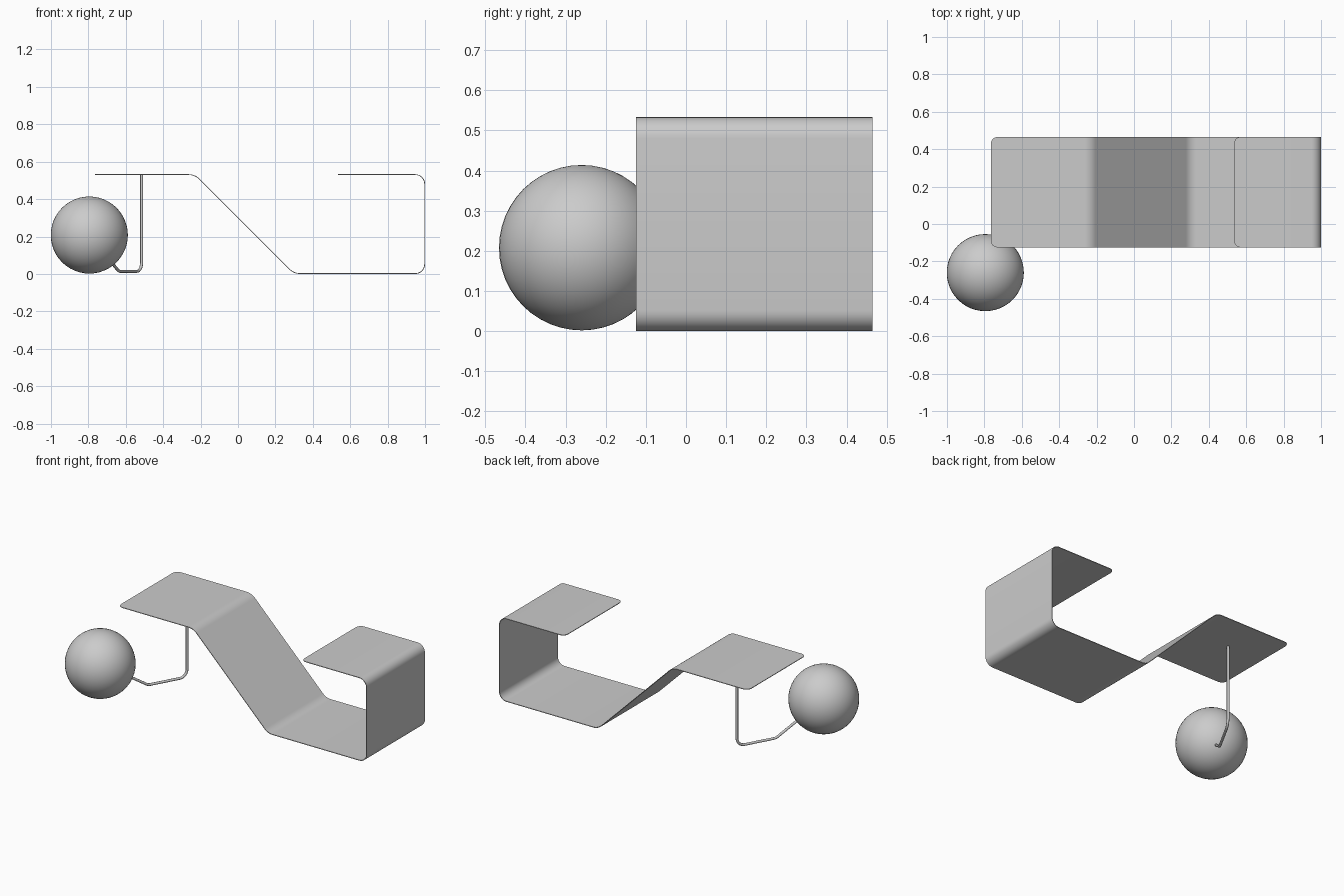
import bpy, bmesh, math
from mathutils import Vector

if "Cube" in bpy.data.objects:
    bpy.data.objects.remove(bpy.data.objects["Cube"])

grey = bpy.data.materials.new("plain_grey")
grey.diffuse_color = (0.6, 0.6, 0.6, 1)
grey.use_nodes = True
grey.node_tree.nodes["Principled BSDF"].inputs["Base Color"].default_value = grey.diffuse_color


def fillet(points, radii, steps=8):
    """Round the inner corners of a polyline with circular arcs."""
    pts = [Vector(p) for p in points]
    out = [pts[0]]
    for prev, p, nxt, r in zip(pts, pts[1:], pts[2:], radii):
        a, b = (prev - p).normalized(), (nxt - p).normalized()
        half = (math.pi - a.angle(b)) / 2
        t = r * math.tan(half)
        c = p + (a + b).normalized() * r / math.cos(half)
        u, v = (p + a * t - c).normalized(), (p + b * t - c).normalized()
        out += [c + u.slerp(v, i / steps) * r for i in range(steps + 1)]
    return out + [pts[-1]]


def smooth(obj, angle=35):
    bpy.ops.object.select_all(action='DESELECT')
    obj.select_set(True)
    bpy.context.view_layer.objects.active = obj
    bpy.ops.object.shade_smooth_by_angle(angle=math.radians(angle))


# Folded sheet: bent profile swept across y, with rounded free corners
THICK, Y_MID, HALF, CORNER = 0.004, 0.17, 0.295, 0.035
lo, hi, right = THICK / 2, 0.531, 1 - THICK / 2
path = fillet([(-0.765, 0, hi), (-0.23, 0, hi), (0.299, 0, lo), (right, 0, lo),
               (right, 0, hi), (0.535, 0, hi)], [0.08, 0.08, 0.05, 0.05])


def end_rows(end, inward):
    rows = []
    for i in range(7):
        a = math.pi / 2 * i / 6
        rows.append((end + inward * CORNER * (1 - math.cos(a)),
                     HALF - CORNER + CORNER * math.sin(a)))
    return rows


d0, d1 = (path[1] - path[0]).normalized(), (path[-2] - path[-1]).normalized()
rows = (end_rows(path[0], d0) + [(p, HALF) for p in path[1:-1]]
        + end_rows(path[-1], d1)[::-1])

bm = bmesh.new()
pairs = [[bm.verts.new((p.x, Y_MID + s * w, p.z)) for s in (-1, 1)] for p, w in rows]
for (a, b), (c, d) in zip(pairs, pairs[1:]):
    bm.faces.new((a, c, d, b))
mesh = bpy.data.meshes.new("folded_sheet")
bm.to_mesh(mesh)
bm.free()
sheet = bpy.data.objects.new("folded_sheet", mesh)
bpy.context.collection.objects.link(sheet)
mesh.materials.append(grey)
mod = sheet.modifiers.new("thickness", 'SOLIDIFY')
mod.thickness, mod.offset = THICK, 0
bpy.context.view_layer.objects.active = sheet
sheet.select_set(True)
bpy.ops.object.modifier_apply(modifier=mod.name)
smooth(sheet)

# Ball
BALL = Vector((-0.795, -0.26, 0.208))
bpy.ops.mesh.primitive_uv_sphere_add(segments=48, ring_count=24, radius=0.206, location=BALL)
ball = bpy.context.object
ball.name = "ball"
ball.data.materials.append(grey)
smooth(ball)

# Bent support rod from the raised platform down and up into the ball
elbow = Vector((-0.637, 0.0, 0.014))
rod_path = fillet([(-0.515, 0.22, hi), (-0.515, 0.22, 0.014), elbow,
                   elbow.lerp(BALL, 0.65)], [0.05, 0.05])
curve = bpy.data.curves.new("support_rod", 'CURVE')
curve.dimensions = '3D'
curve.bevel_depth, curve.bevel_resolution = 0.008, 3
curve.use_fill_caps = True
spline = curve.splines.new('POLY')
spline.points.add(len(rod_path) - 1)
for sp, p in zip(spline.points, rod_path):
    sp.co = (*p, 1)
curve.materials.append(grey)
rod = bpy.data.objects.new("support_rod", curve)
bpy.context.collection.objects.link(rod)
